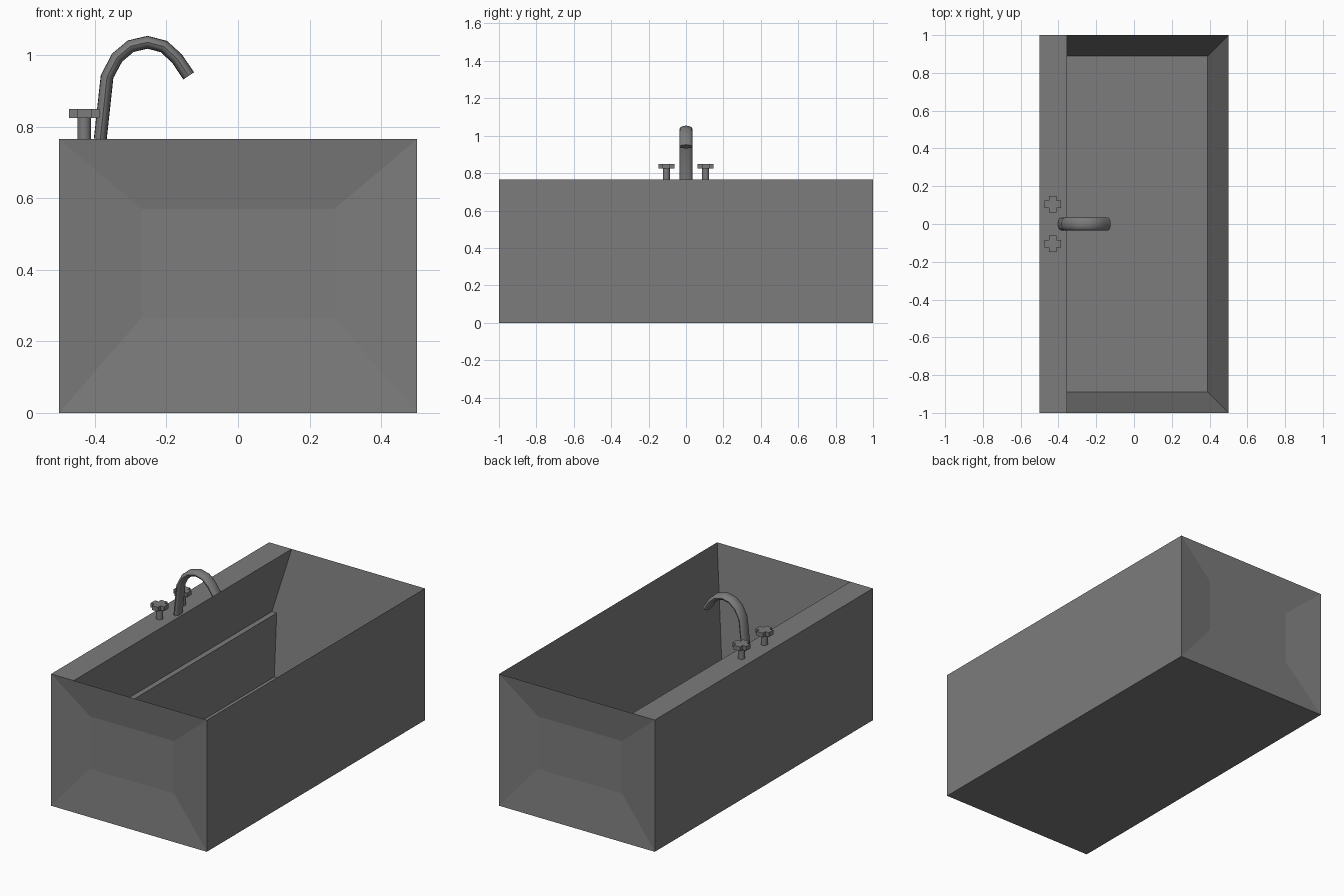
import bpy, bmesh, math
from mathutils import Vector

if "Cube" in bpy.data.objects:
    bpy.data.objects.remove(bpy.data.objects["Cube"])

grey = bpy.data.materials.new("stone_grey")
grey.use_nodes = True
colour = (0.2, 0.2, 0.2, 1)
grey.diffuse_color = colour
grey.node_tree.nodes["Principled BSDF"].inputs["Base Color"].default_value = colour

TOP, FLOOR = 0.765, 0.055
LEDGE = -0.355


def finish(bm, name, smooth=False):
    bmesh.ops.recalc_face_normals(bm, faces=bm.faces)
    mesh = bpy.data.meshes.new(name)
    bm.to_mesh(mesh)
    bm.free()
    mesh.materials.append(grey)
    obj = bpy.data.objects.new(name, mesh)
    bpy.context.collection.objects.link(obj)
    if smooth:
        bpy.ops.object.select_all(action='DESELECT')
        obj.select_set(True)
        bpy.context.view_layer.objects.active = obj
        bpy.ops.object.shade_smooth_by_angle(angle=math.radians(40))
    return obj


# Outer shell of the tub, open at the top
bm = bmesh.new()
bmesh.ops.create_cube(bm, size=1)
for v in bm.verts:
    v.co = (v.co.x, v.co.y * 2, (v.co.z + 0.5) * TOP)
bm.normal_update()
ends = [f for f in bm.faces if abs(f.normal.y) > 0.9]
lid = [f for f in bm.faces if f.normal.z > 0.9]
bmesh.ops.delete(bm, geom=lid, context='FACES_ONLY')

# Shallow recessed panel on each end
bmesh.ops.inset_individual(bm, faces=ends, thickness=0.15)
for f in ends:
    for v in f.verts:
        v.co = (math.copysign(0.27, v.co.x), math.copysign(0.972, v.co.y),
                0.57 if v.co.z > TOP / 2 else 0.265)

# Rim points where the tap deck meets the opening
for e in list(bm.edges):
    a, b = e.verts
    if a.co.z == b.co.z and abs(a.co.z - TOP) < 1e-4 and abs(a.co.x - b.co.x) > 0.9:
        _, v = bmesh.utils.edge_split(e, a, 0.5)
        v.co.x = LEDGE

# Tap deck, undercut wall, inner ledge, floor and sloping wall
section = [(-0.5, TOP), (LEDGE, TOP), (-0.443, 0.4), (-0.412, 0.4),
           (-0.39, FLOOR), (0.39, FLOOR), (0.5, TOP)]
rows = []
for side in (-1, 1):
    rows.append([bm.verts.new((x, side * (1 - 0.11 * (TOP - z) / (TOP - FLOOR)), z))
                 for x, z in section])
for i in range(len(section) - 1):
    bm.faces.new((rows[0][i], rows[0][i + 1], rows[1][i + 1], rows[1][i]))
for row in rows:
    bm.faces.new(row[1:])
bmesh.ops.remove_doubles(bm, verts=bm.verts, dist=1e-4)
finish(bm, "bathtub")

# Curved spout: a flattened oval swept along an arch
path = [Vector((x, 0, z)) for x, z in (
    (-0.385, TOP), (-0.366, 0.94), (-0.338, 0.993), (-0.3, 1.025), (-0.253, 1.036),
    (-0.207, 1.024), (-0.17, 0.99), (-0.138, 0.942))]
SIDES = 16
bm = bmesh.new()
rings = []
for i, p in enumerate(path):
    along = (path[min(i + 1, len(path) - 1)] - path[max(i - 1, 0)]).normalized()
    across = Vector((along.z, 0, -along.x))
    ring = []
    for k in range(SIDES):
        a = math.tau * k / SIDES
        ring.append(bm.verts.new(p + across * 0.018 * math.cos(a)
                                 + Vector((0, 0.034 * math.sin(a), 0))))
    rings.append(ring)
for lower, upper in zip(rings, rings[1:]):
    for k in range(SIDES):
        n = (k + 1) % SIDES
        bm.faces.new((lower[k], lower[n], upper[n], upper[k]))
bm.faces.new(rings[0])
bm.faces.new(rings[-1])
finish(bm, "spout", smooth=True)


# Cross handles on round stems
def tap(name, x, y):
    bm = bmesh.new()
    stem = bmesh.ops.create_cone(bm, cap_ends=True, segments=16,
                                 radius1=0.019, radius2=0.019, depth=0.065)
    bmesh.ops.translate(bm, verts=stem["verts"], vec=(x, y, TOP + 0.0325))
    finish(bm, name + "_stem", smooth=True)

    bm = bmesh.new()
    arm, half = 0.043, 0.02
    outline = []
    for k in range(4):
        c, s = round(math.cos(k * math.pi / 2)), round(math.sin(k * math.pi / 2))
        for u, w in ((arm, -half), (arm, half), (half, half)):
            outline.append(bm.verts.new((x + u * c - w * s, y + u * s + w * c, 0.825)))
    base = bm.faces.new(outline)
    top = bmesh.ops.extrude_face_region(bm, geom=[base], use_keep_orig=True)["geom"]
    bmesh.ops.translate(bm, vec=(0, 0, 0.025),
                        verts=[v for v in top if isinstance(v, bmesh.types.BMVert)])
    finish(bm, name + "_handle")


tap("front_tap", -0.43, -0.105)
tap("back_tap", -0.43, 0.105)
